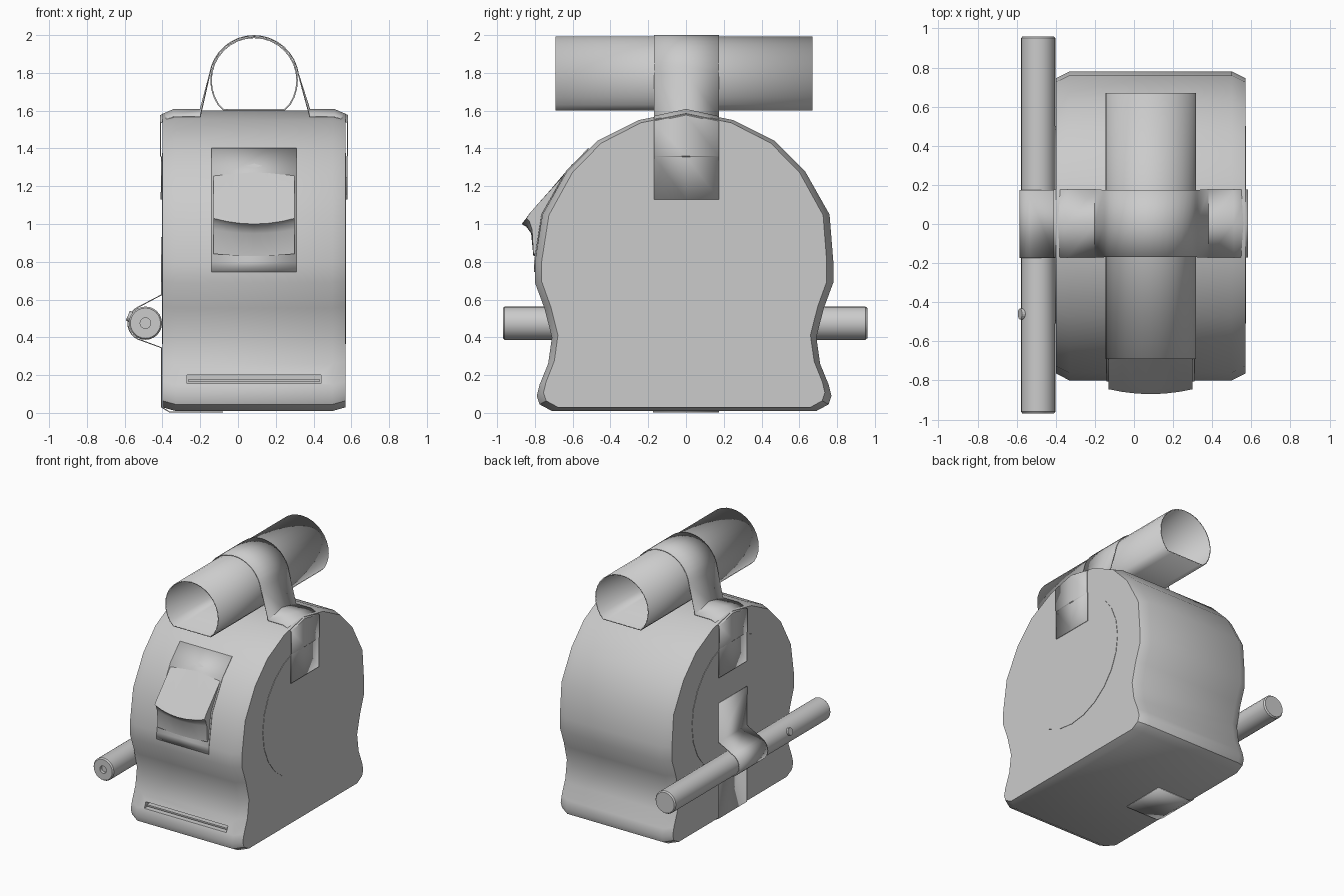
import bpy, math

if "Cube" in bpy.data.objects:
    bpy.data.objects.remove(bpy.data.objects["Cube"])

CX = 0.085  # centre of the case in x


def make(name, verts, faces, angle=35):
    me = bpy.data.meshes.new(name)
    me.from_pydata(verts, [], faces)
    me.validate()
    ob = bpy.data.objects.new(name, me)
    bpy.context.collection.objects.link(ob)
    bpy.context.view_layer.objects.active = ob
    bpy.ops.object.mode_set(mode='EDIT')
    bpy.ops.mesh.select_all(action='SELECT')
    bpy.ops.mesh.normals_make_consistent(inside=False)
    bpy.ops.object.mode_set(mode='OBJECT')
    me.shade_smooth()
    me.set_sharp_from_angle(angle=math.radians(angle))
    return ob


def loft(name, rings, closed=True, caps=True, angle=35):
    """Skin a list of equally long point rings."""
    n = len(rings[0])
    verts = [p for r in rings for p in r]
    faces = []
    for k in range(len(rings) - 1):
        for i in range(n if closed else n - 1):
            j = (i + 1) % n
            faces.append((k * n + i, k * n + j, (k + 1) * n + j, (k + 1) * n + i))
    if closed and caps:
        faces += [tuple(range(n)), tuple(range((len(rings) - 1) * n, len(rings) * n))]
    return make(name, verts, faces, angle)


def solidify(ob, t):
    m = ob.modifiers.new("thickness", 'SOLIDIFY')
    m.thickness = t
    m.offset = 0


def arc(cx, cz, r, a0, a1, n):
    return [(cx + r * math.cos(math.radians(a0 + (a1 - a0) * i / n)),
             cz + r * math.sin(math.radians(a0 + (a1 - a0) * i / n))) for i in range(n + 1)]


# Case: side profile lofted across x with chamfered rims
front = [(-0.71, 0.01), (-0.775, 0.045), (-0.79, 0.09), (-0.775, 0.15), (-0.73, 0.26),
         (-0.71, 0.40), (-0.75, 0.555), (-0.80, 0.69), (-0.80, 0.80), (-0.76, 1.05),
         (-0.63, 1.28), (-0.47, 1.44), (-0.25, 1.55)]
back = [(-y - 0.02 if z < 1 else -y, z) for y, z in reversed(front)]
profile = front + [(0, 1.60)] + back
inner = [(y * 0.955, 0.02 + z * 0.978) for y, z in profile]
case = loft("case", [[(x, y, z) for y, z in p] for x, p in
                     ((-0.40, inner), (-0.33, profile), (0.50, profile), (0.57, inner))])

# Slot where the blade comes out
bpy.ops.mesh.primitive_cube_add(size=1, location=(CX, -0.77, 0.178))
cutter = bpy.context.object
cutter.name = "slot_cutter"
cutter.scale = (0.71, 0.16, 0.045)
cutter.hide_render = True
cutter.hide_viewport = True
cut = case.modifiers.new("slot", 'BOOLEAN')
cut.object = cutter
cut.operation = 'DIFFERENCE'
cut.solver = 'EXACT'
# Blade edge inside the slot
bpy.ops.mesh.primitive_cube_add(size=1, location=(CX, -0.72, 0.172))
blade = bpy.context.object
blade.name = "blade_end"
blade.scale = (0.70, 0.06, 0.012)

# Round side panels
for side, x0, x1 in (("left", -0.403, -0.39), ("right", 0.573, 0.56)):
    ring = arc(-0.005, 0.87, 0.505, 0, 345, 23)
    loft(side + "_round_panel", [[(x, y, z) for y, z in ring] for x in (x0, x1)])

# Lock plate following the front of the case
plate = [(-0.80, 0.745), (-0.80, 0.80), (-0.76, 1.05), (-0.63, 1.28), (-0.513, 1.40)]
p = loft("lock_plate", [[(x, y - 0.002, z) for y, z in plate] for x in (-0.14, 0.31)], closed=False)
solidify(p, 0.006)

# Thumb lock button, crowned at its middle
rings = []
for x in (-0.13, -0.06, 0.015, CX, 0.155, 0.23, 0.30):
    t = abs(x - CX) / 0.215
    c = t * t
    rings.append([(x, -0.60 - 0.045 * t, 1.32 - 0.06 * t),
                  (x, -0.845 + 0.02 * c, 1.03 + 0.03 * c),
                  (x, -0.87 + 0.025 * c, 1.0 + 0.03 * c),
                  (x, -0.845 + 0.015 * c, 0.985 + 0.03 * c),
                  (x, -0.82 + 0.005 * c, 0.95 + 0.02 * c),
                  (x, -0.808, 0.83 + 0.012 * c),
                  (x, -0.70, 0.83 + 0.012 * c),
                  (x, -0.58, 1.15)])
loft("lock_button", rings, angle=30)

# Open tube on top with a flattened underside
tube = [(x, max(z, 1.605)) for x, z in arc(CX, 1.76, 0.228, 0, 348.75, 31)]
t = loft("top_tube", [[(x, y, z) for x, z in tube] for y in (-0.69, 0.67)], caps=False)
solidify(t, 0.008)

# Strap over the tube and down both sides of the case
half = [(0.576, 1.13), (0.576, 1.355), (0.58, 1.36), (0.58, 1.575), (0.51, 1.606), (0.38, 1.606)]
left = [(-0.406, 1.13), (-0.406, 1.355), (-0.41, 1.36), (-0.41, 1.575), (-0.34, 1.606), (-0.20, 1.606)]
strap = left + arc(CX, 1.76, 0.237, 172, 8, 16) + half[::-1]


def drop(y, z):
    return z - (0.037 * abs(y) / 0.17 if 1.5 < z < 1.65 else 0)


s = loft("top_strap", [[(x, y, drop(y, z)) for x, z in strap] for y in (-0.17, 0, 0.175)], closed=False)
solidify(s, 0.006)

# Lower strap around the side rod and under the base
low = [(-0.405, 0.93), (-0.405, 0.625)] + arc(-0.49, 0.475, 0.093, 117, 245, 10) + \
      [(-0.405, 0.345), (-0.405, 0.03), (-0.36, 0.004), (-0.08, 0.004)]
s = loft("lower_strap", [[(x, y, z) for x, z in low] for y in (-0.175, 0.175)], closed=False)
solidify(s, 0.006)

# Side rod turned about its axis, with a recess in the front end
turned = [(0.028, -0.945), (0.028, -0.97), (0.08, -0.97), (0.088, -0.96), (0.088, 0.95), (0.08, 0.96)]
loft("side_rod", [[(x, y, z) for x, z in arc(-0.49, 0.475, r, 0, 345, 23)] for r, y in turned])

# Rod push button
bpy.ops.mesh.primitive_cylinder_add(vertices=16, radius=0.028, depth=0.04,
                                    location=(-0.565, -0.46, 0.507),
                                    rotation=(0, math.radians(-67), 0))
bpy.context.object.name = "rod_button"
